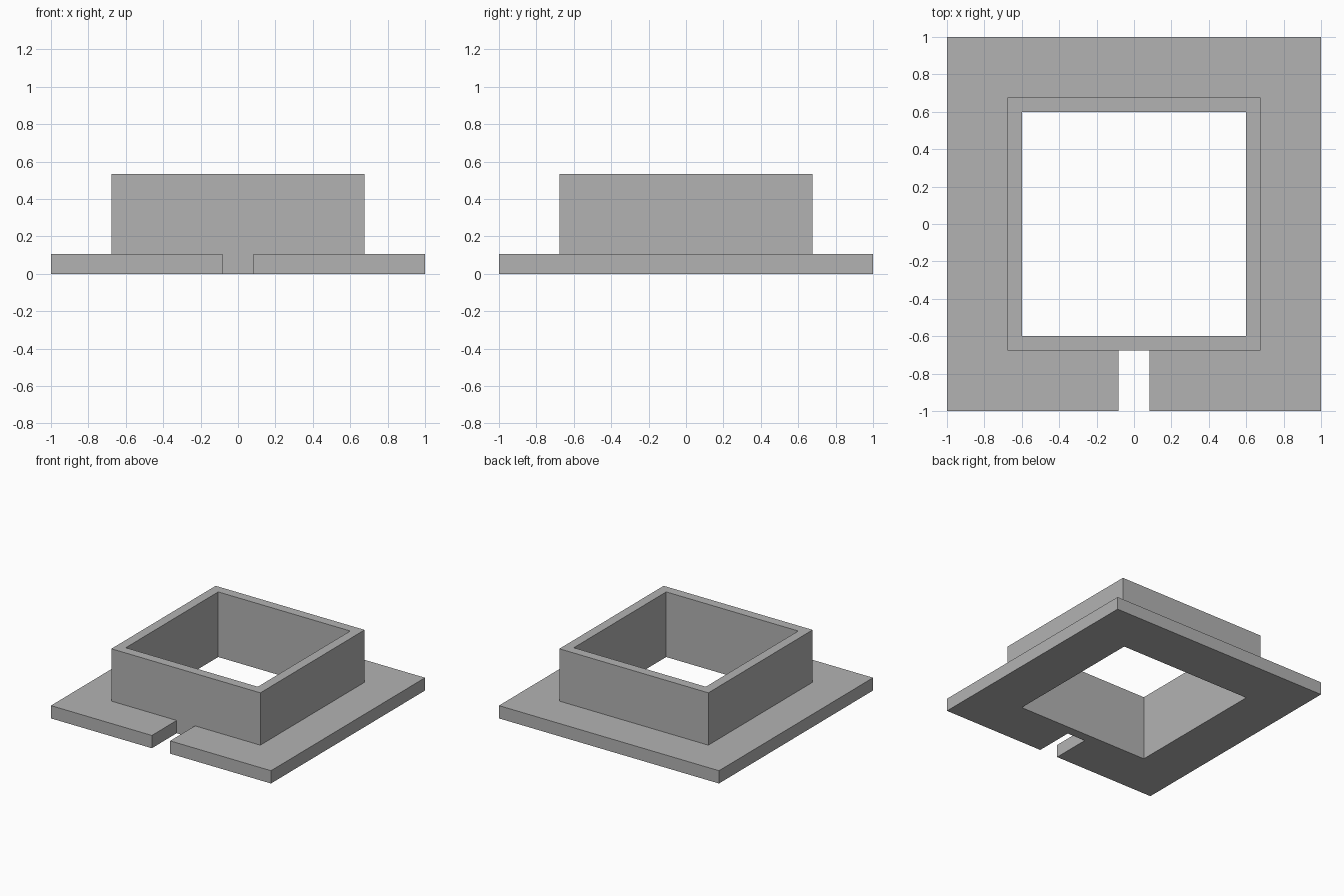
import bpy
import bmesh

cube = bpy.data.objects.get("Cube")
if cube:
    bpy.data.objects.remove(cube, do_unlink=True)

HOLE, WALL, EDGE, SLOT = 0.60, 0.677, 1.0, 0.083   # half widths
PLATE_TOP, COLLAR_TOP = 0.105, 0.535


def mirrored(*sizes):
    return sorted([-s for s in sizes] + list(sizes))


def raise_faces(bm, faces, height):
    """Extrude faces straight up and return the new top faces."""
    result = bmesh.ops.extrude_face_region(bm, geom=faces)["geom"]
    verts = [g for g in result if isinstance(g, bmesh.types.BMVert)]
    bmesh.ops.translate(bm, verts=verts, vec=(0, 0, height))
    return [g for g in result if isinstance(g, bmesh.types.BMFace)]


def reach(face):
    """Distance of a face from the middle, measured squarely."""
    c = face.calc_center_median()
    return max(abs(c.x), abs(c.y))


# Footprint: a square with a central opening and a slot in the front rim
bm = bmesh.new()
xs = mirrored(SLOT, HOLE, WALL, EDGE)
ys = mirrored(HOLE, WALL, EDGE)
grid = [[bm.verts.new((x, y, 0)) for x in xs] for y in ys]
for j in range(len(ys) - 1):
    for i in range(len(xs) - 1):
        cx, cy = (xs[i] + xs[i + 1]) / 2, (ys[j] + ys[j + 1]) / 2
        opening = max(abs(cx), abs(cy)) < HOLE
        slot = abs(cx) < SLOT and cy < -WALL
        if not (opening or slot):
            bm.faces.new((grid[j][i], grid[j][i + 1],
                          grid[j + 1][i + 1], grid[j + 1][i]))
bmesh.ops.delete(bm, geom=[v for v in bm.verts if not v.link_faces], context='VERTS')

# Base plate, then the collar wall around the opening
plate_top = raise_faces(bm, bm.faces[:], PLATE_TOP)
raise_faces(bm, [f for f in plate_top if reach(f) < WALL], COLLAR_TOP - PLATE_TOP)

# Merge flat areas and face everything outward
bmesh.ops.recalc_face_normals(bm, faces=bm.faces[:])
bmesh.ops.dissolve_limit(bm, angle_limit=0.01, verts=bm.verts[:], edges=bm.edges[:])

mesh = bpy.data.meshes.new("flanged_collar")
bm.to_mesh(mesh)
bm.free()
collar = bpy.data.objects.new("flanged_collar", mesh)
bpy.context.collection.objects.link(collar)

# Plain grey
grey = bpy.data.materials.new("plain_grey")
grey.use_nodes = True
colour = (0.45, 0.45, 0.45, 1)
grey.diffuse_color = colour
grey.node_tree.nodes["Principled BSDF"].inputs["Base Color"].default_value = colour
mesh.materials.append(grey)
